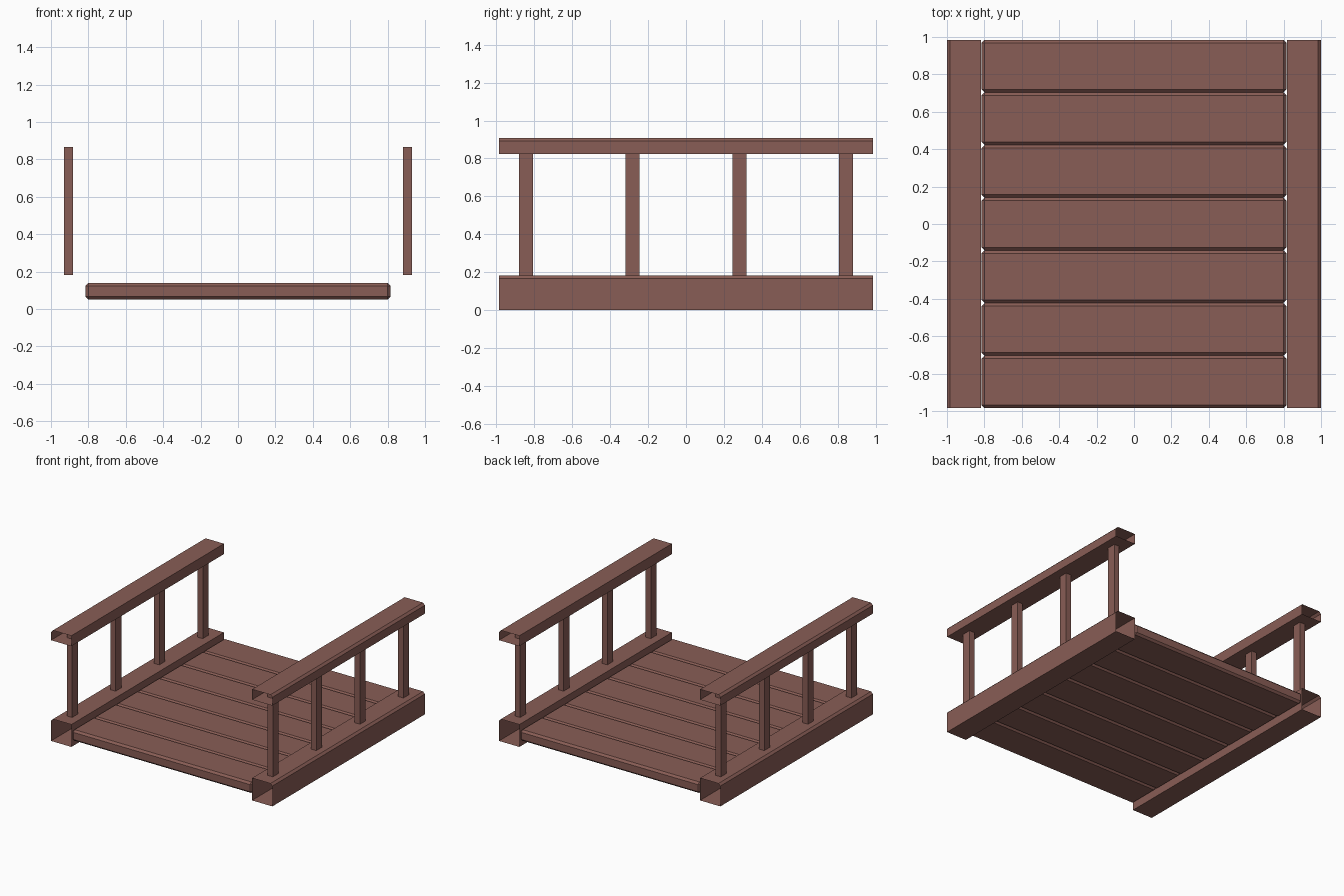
import bpy, bmesh

if "Cube" in bpy.data.objects:
    bpy.data.objects.remove(bpy.data.objects["Cube"])

wood = bpy.data.materials.new("reddish brown wood")
wood.diffuse_color = (0.25, 0.11, 0.092, 1)
wood.use_nodes = True
wood.node_tree.nodes["Principled BSDF"].inputs["Base Color"].default_value = wood.diffuse_color

HALF = 0.985   # half length along y


def finish(name, bm):
    bmesh.ops.recalc_face_normals(bm, faces=bm.faces)
    me = bpy.data.meshes.new(name)
    bm.to_mesh(me)
    bm.free()
    me.materials.append(wood)
    ob = bpy.data.objects.new(name, me)
    bpy.context.collection.objects.link(ob)
    return ob


def tube(name, profile, a, b, place):
    """Open-ended tube: profile swept from a to b, place maps (u, v, t) to xyz."""
    bm = bmesh.new()
    ends = [[bm.verts.new(place(u, v, t)) for u, v in profile] for t in (a, b)]
    n = len(profile)
    for i in range(n):
        j = (i + 1) % n
        bm.faces.new((ends[0][i], ends[0][j], ends[1][j], ends[1][i]))
    ob = finish(name, bm)
    # outward normals, checked on the first face (the underside / front)
    return ob


def box(name, lo, hi, bevel):
    bm = bmesh.new()
    bmesh.ops.create_cube(bm, size=1)
    for v in bm.verts:
        v.co = [l + (c + 0.5) * (h - l) for c, l, h in zip(v.co, lo, hi)]
    bmesh.ops.bevel(bm, geom=bm.edges[:], offset=bevel, segments=1,
                    affect='EDGES', profile=0.5)
    return finish(name, bm)


# deck planks with chamfered edges
pitch = 2 * HALF / 7
for i in range(7):
    y = -HALF + i * pitch
    box(f"deck_plank_{i + 1}", (-0.815, y, 0.05), (0.815, y + pitch, 0.14), 0.016)

for side, s in (("left", -1), ("right", 1)):
    # side beam and handrail: hollow, open ends, outer top edge chamfered
    for name, z0, z1 in (("side_beam", 0.0, 0.183), ("handrail", 0.823, 0.908)):
        c = 0.017
        prof = [(0.817, z0), (1.0, z0), (1.0, z1 - c), (1.0 - c, z1), (0.817, z1)]
        tube(f"{side}_{name}", prof, -HALF, HALF, lambda u, v, t: (s * u, t, v))
    # balusters reaching up into the handrail
    for k, y in enumerate((-0.843, -0.282, 0.282, 0.843)):
        prof = [(0.883, y - 0.037), (0.931, y - 0.037),
                (0.931, y + 0.037), (0.883, y + 0.037)]
        tube(f"{side}_baluster_{k + 1}", prof, 0.183, 0.865,
             lambda u, v, t: (s * u, v, t))
